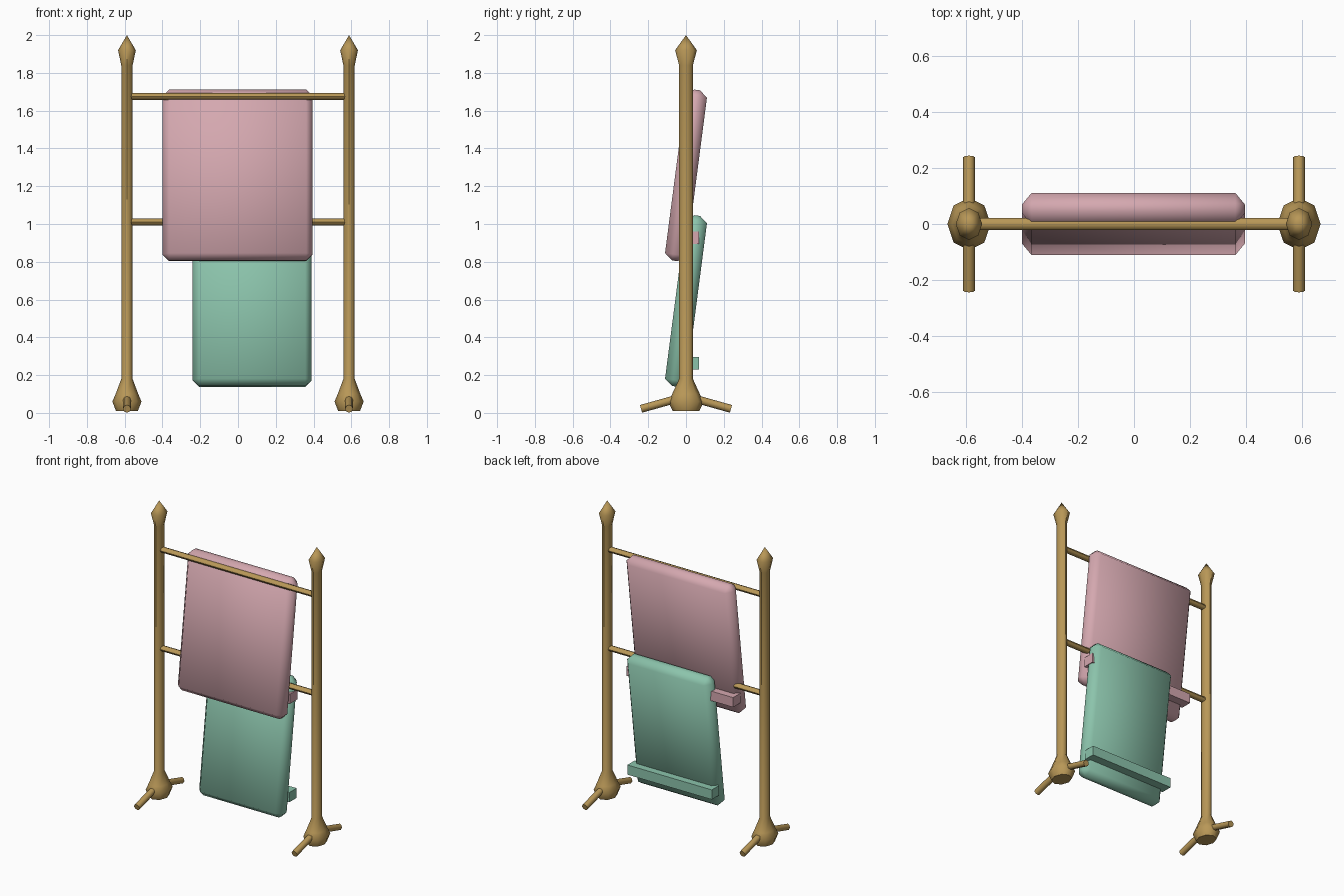
import bpy, bmesh, math
from mathutils import Vector, Matrix

if "Cube" in bpy.data.objects:
    bpy.data.objects.remove(bpy.data.objects["Cube"])


def material(name, rgb):
    m = bpy.data.materials.new(name)
    m.diffuse_color = (*rgb, 1)
    m.use_nodes = True
    m.node_tree.nodes["Principled BSDF"].inputs["Base Color"].default_value = m.diffuse_color
    return m


BRASS = material("brass", (0.48, 0.31, 0.095))
PINK = material("pink_cloth", (0.66, 0.39, 0.43))
GREEN = material("green_cloth", (0.26, 0.55, 0.41))
DEPTH = 1.22  # round parts are slightly deeper than wide


def finish(bm, name, mat, smooth_angle=None):
    bmesh.ops.recalc_face_normals(bm, faces=bm.faces)
    me = bpy.data.meshes.new(name)
    bm.to_mesh(me)
    bm.free()
    me.materials.append(mat)
    ob = bpy.data.objects.new(name, me)
    bpy.context.collection.objects.link(ob)
    if smooth_angle:
        bpy.ops.object.select_all(action='DESELECT')
        ob.select_set(True)
        bpy.context.view_layer.objects.active = ob
        bpy.ops.object.shade_smooth_by_angle(angle=math.radians(smooth_angle))
    return ob


def lathe(name, profile, x, sides=8):
    bm = bmesh.new()
    rings = []
    for r, z in profile:
        if r == 0:
            rings.append([bm.verts.new((x, 0, z))] * sides)
            continue
        rings.append([bm.verts.new((x + r * math.cos(a), DEPTH * r * math.sin(a), z))
                      for a in (2 * math.pi * i / sides for i in range(sides))])
    for lo, hi in zip(rings, rings[1:]):
        for i in range(sides):
            j = (i + 1) % sides
            quad = list(dict.fromkeys((lo[i], lo[j], hi[j], hi[i])))
            bm.faces.new(quad)
    bm.faces.new(rings[0])
    return finish(bm, name, BRASS, 50)


def rod(name, a, b, r, scale_y=1.0):
    a, b = Vector(a), Vector(b)
    bm = bmesh.new()
    bmesh.ops.create_cone(bm, segments=8, radius1=r, radius2=r,
                          depth=(b - a).length, cap_ends=True)
    turn = (b - a).to_track_quat('Z', 'Y').to_matrix().to_4x4()
    bm.transform(Matrix.Translation((a + b) / 2)
                 @ Matrix.Diagonal((1, scale_y, 1, 1)) @ turn)
    return finish(bm, name, BRASS, 50)


def box(bm, size):
    bmesh.ops.create_cube(bm, size=1, matrix=Matrix.Diagonal((*size, 1)))


def towel(name, x, z, width, mat):
    # chamfered slab leaning backward at the top
    bm = bmesh.new()
    box(bm, (width, 0.114 / DEPTH, 0.912))
    bmesh.ops.bevel(bm, geom=bm.edges[:], offset=0.034, segments=1,
                    affect='EDGES', profile=0.5)
    bm.transform(Matrix.Translation((x, 0, z))
                 @ Matrix.Rotation(-math.radians(7.4), 4, 'X')
                 @ Matrix.Diagonal((1, DEPTH, 1, 1)))
    finish(bm, name, mat, 180)
    # folded hem bar across the back
    bm = bmesh.new()
    box(bm, (width, 0.078, 0.065))
    bm.transform(Matrix.Translation((x, 0.029, z - 0.33)))
    finish(bm, name + "_hem", mat)


# Posts with bulb base and pointed finial, each with two splayed feet
POST = [(0.058, 0.01), (0.077, 0.06), (0.06, 0.1), (0.03, 0.18),
        (0.03, 1.84), (0.047, 1.92), (0, 2.0)]
for side, sx in (("left", -1), ("right", 1)):
    x = 0.588 * sx
    lathe(side + "_post", POST, x)
    for end, sy in (("front", -1), ("back", 1)):
        rod(f"{side}_{end}_foot", (x, 0, 0.088), (x, 0.238 * sy, 0.0215), 0.021)

# Rails
for name, z in (("upper_rail", 1.675), ("lower_rail", 1.01)):
    rod(name, (-0.588, 0, z), (0.588, 0, z), 0.018, DEPTH)

# Hanging towels
towel("upper_towel", -0.002, 1.2575, 0.794, PINK)
towel("lower_towel", 0.075, 0.5925, 0.63, GREEN)
